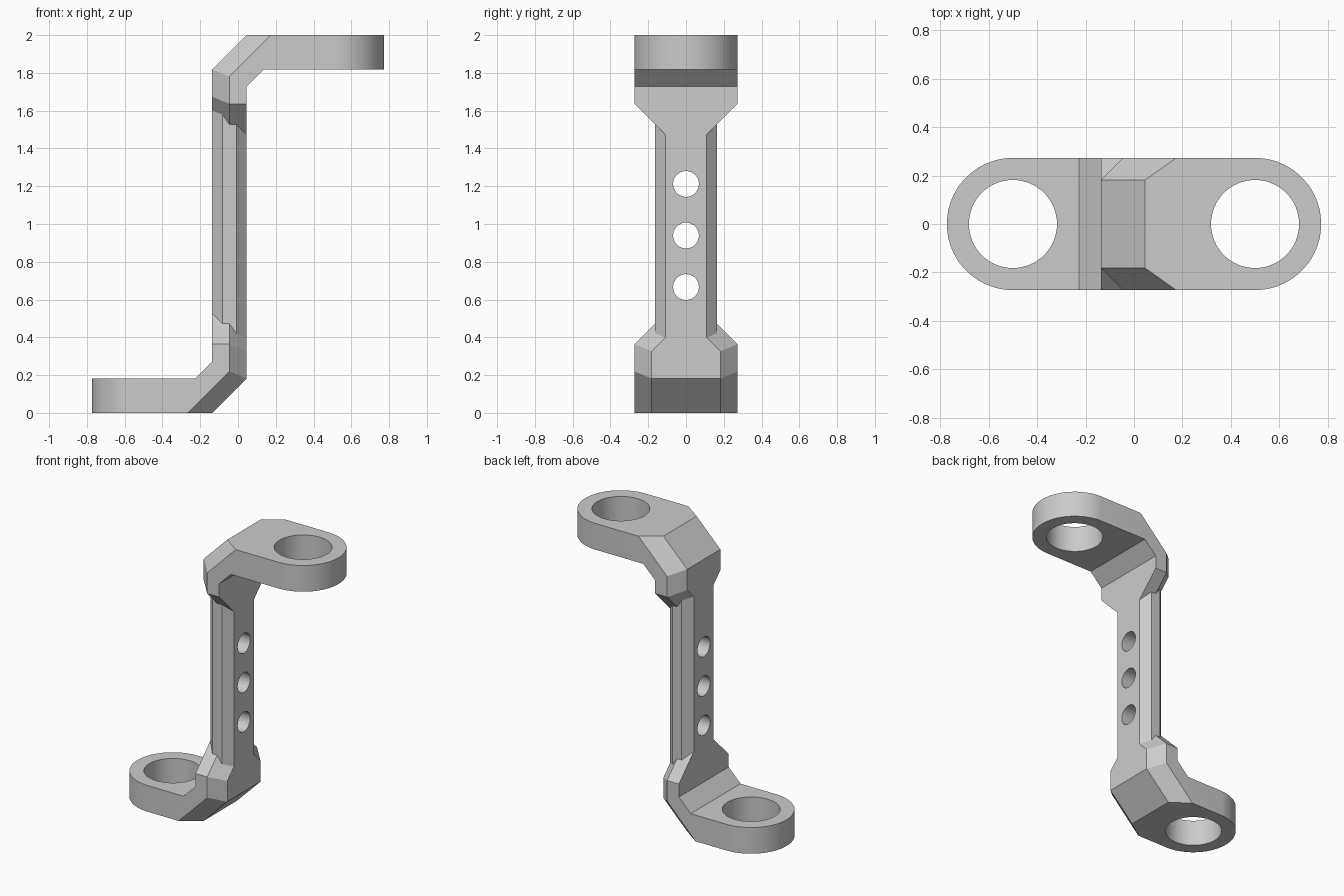
import bpy, bmesh, math
from mathutils import Matrix, Vector

if "Cube" in bpy.data.objects:
    bpy.data.objects.remove(bpy.data.objects["Cube"], do_unlink=True)

U = 1 / 11          # design module: the bracket is 22 modules tall
R2 = math.sqrt(0.5)

grey = bpy.data.materials.new("plain grey")
grey.use_nodes = True
grey.diffuse_color = (0.6, 0.6, 0.6, 1)
grey.node_tree.nodes["Principled BSDF"].inputs["Base Color"].default_value = (0.6, 0.6, 0.6, 1)


def prism(points, direction):
    """Closed solid: a flat outline pushed along a direction."""
    bm = bmesh.new()
    face = bm.faces.new([bm.verts.new(p) for p in points])
    res = bmesh.ops.extrude_face_region(bm, geom=[face])
    moved = [g for g in res["geom"] if isinstance(g, bmesh.types.BMVert)]
    bmesh.ops.translate(bm, verts=moved, vec=direction)
    if face.is_valid and not all(len(e.link_faces) == 2 for e in bm.edges):
        bmesh.ops.holes_fill(bm, edges=[e for e in bm.edges if e.is_boundary], sides=0)
    bmesh.ops.recalc_face_normals(bm, faces=bm.faces)
    return bm


def trim(bm, normal, limit):
    """Keep the side where normal . p <= limit, and cap the cut."""
    n = Vector(normal)
    geom = bm.verts[:] + bm.edges[:] + bm.faces[:]
    bmesh.ops.bisect_plane(bm, geom=geom, dist=1e-5, plane_co=n * (limit / n.length_squared),
                           plane_no=n, clear_outer=True)
    edges = [e for e in bm.edges if e.is_boundary]
    if edges:
        bmesh.ops.holes_fill(bm, edges=edges, sides=0)


def add_object(name, bm, matrix=Matrix()):
    bm.transform(Matrix.Scale(U, 4) @ matrix)
    bmesh.ops.recalc_face_normals(bm, faces=bm.faces)
    mesh = bpy.data.meshes.new(name)
    bm.to_mesh(mesh)
    bm.free()
    mesh.materials.append(grey)
    ob = bpy.data.objects.new(name, mesh)
    bpy.context.collection.objects.link(ob)
    return ob


def arm(name, reach, matrix):
    """Bent arm with a rounded tip, flared foot and bevelled outer corner."""
    tip = -reach - 3.5
    outline = [(tip, 0), (-1, 0), (1, 2), (1, 8), (-1, 8), (-1, 3), (-2, 2), (tip, 2)]
    bm = prism([(x, -3, z) for x, z in outline], (0, 6, 0))
    for s in (-1, 1):
        trim(bm, (0, s, 1), 7)                     # flare into the column
        trim(bm, (1, s, 0), 3)                     # bevel on the upright edge
        trim(bm, (R2, s, -R2), 2 - R2)             # bevel on the sloping edge
        trim(bm, (1, s * R2, R2), 7 * R2)          # bevel on the flare edge
    steps = 32
    for i in range(1, steps):                      # rounded tip
        a = math.pi * (0.5 + i / steps)
        n = Vector((math.cos(a), math.sin(a), 0))
        trim(bm, n, 3 + n.x * -reach)
    return add_object(name, bm, matrix)


def cutter(name, radius, length, matrix):
    bm = bmesh.new()
    bmesh.ops.create_cone(bm, cap_ends=True, segments=64, radius1=radius,
                          radius2=radius, depth=length)
    ob = add_object(name, bm, matrix)
    ob.hide_render = True
    return ob


# Upright column with bevelled edges
corner = [(1, 1.2), (0.4, 1.8), (-0.4, 1.8), (-1, 1.2)]
section = corner + [(-x, -y) for x, y in corner]
shift = Matrix.Translation((-0.5, 0, 0))
body = add_object("bracket", prism([(x, y, 3.5) for x, y in section], (0, 0, 15)), shift)

# Lower arm, and a longer upper arm turned the other way
lower = arm("lower_arm", 5, shift)
upper = arm("upper_arm", 6, Matrix.Translation((-0.5, 0, 22)) @ Matrix.Rotation(math.pi, 4, "Y"))

# Ring bores and column holes
bores = [cutter("ring_bore", 2, 4, Matrix.Translation((x, 0, z))) for x, z in ((-5.5, 1), (5.5, 21))]
bores += [cutter("column_hole", 0.75, 4, Matrix.Translation((-0.5, 0, 7.33 + 3 * i))
                 @ Matrix.Rotation(math.pi / 2, 4, "Y")) for i in range(3)]

# Join the parts and drill the holes
bpy.context.view_layer.objects.active = body
for ob, op in [(lower, "UNION"), (upper, "UNION")] + [(b, "DIFFERENCE") for b in bores]:
    mod = body.modifiers.new(ob.name, "BOOLEAN")
    mod.operation, mod.solver, mod.object = op, "EXACT", ob
    bpy.ops.object.modifier_apply(modifier=mod.name)
    bpy.data.objects.remove(ob, do_unlink=True)

# Merge leftover seams, then shade the round walls smooth
bm = bmesh.new()
bm.from_mesh(body.data)
bmesh.ops.remove_doubles(bm, verts=bm.verts, dist=1e-4)
bmesh.ops.dissolve_limit(bm, angle_limit=0.01, verts=bm.verts, edges=bm.edges)
bm.to_mesh(body.data)
bm.free()
bpy.ops.object.select_all(action="DESELECT")
body.select_set(True)
bpy.ops.object.shade_smooth_by_angle(angle=math.radians(25))
